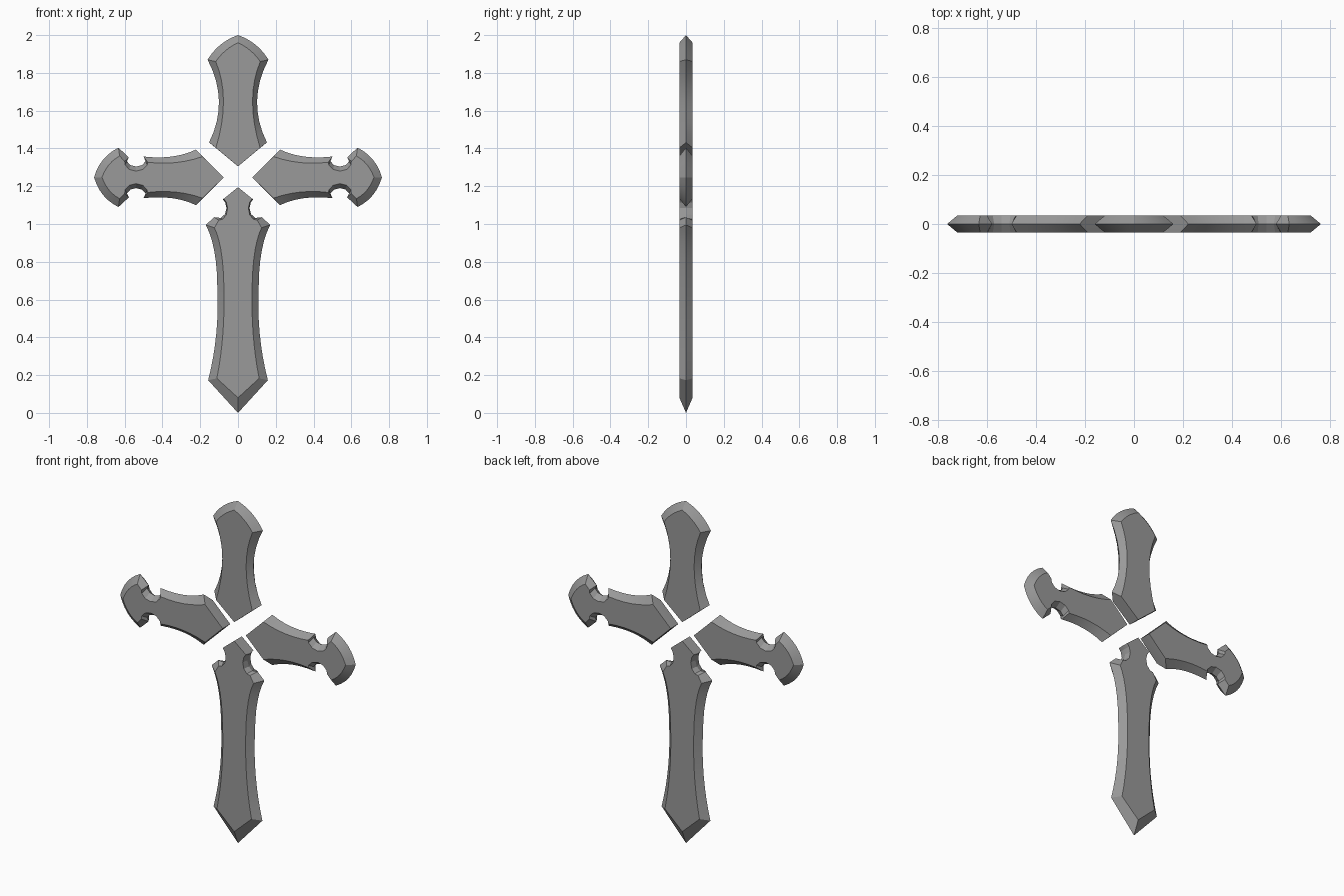
import bpy, bmesh, math

if "Cube" in bpy.data.objects:
    bpy.data.objects.remove(bpy.data.objects["Cube"])

HALF = 0.035      # half thickness
ARM_Z = 1.247     # height of the arm axis

# Dark grey stone
stone = bpy.data.materials.new("dark_grey")
stone.diffuse_color = (0.32, 0.32, 0.32, 1)
stone.use_nodes = True
stone.node_tree.nodes["Principled BSDF"].inputs["Base Color"].default_value = stone.diffuse_color


def arc(a, mid, b, n=8):
    """Curve of (outer w, outer l, inner w, inner l) rows passing through mid."""
    rows = []
    for i in range(n + 1):
        t = i / n
        rows.append(tuple((1 - t) * (1 - 2 * t) * p + 4 * t * (1 - t) * q + t * (2 * t - 1) * r
                          for p, q, r in zip(a, mid, b)))
    return rows


def plate(name, rows, place):
    """Bevelled plate: wide outline at y=0, inset outlines at both faces.
    Rows run from end tip to end tip along one half; the other half is mirrored."""
    full = rows + [(-a, b, -c, d) for a, b, c, d in rows[-2:0:-1]]
    bm = bmesh.new()
    rings = []
    for y, k in ((-HALF, 2), (0, 0), (HALF, 2)):
        ring = []
        for r in full:
            x, z = place(r[k], r[k + 1])
            ring.append(bm.verts.new((x, y, z)))
        rings.append(ring)
    n = len(full)
    for lo, hi in zip(rings, rings[1:]):
        for i in range(n):
            j = (i + 1) % n
            bm.faces.new((lo[i], lo[j], hi[j], hi[i]))
    bm.faces.new(rings[0])
    bm.faces.new(rings[2])
    bmesh.ops.recalc_face_normals(bm, faces=bm.faces)
    me = bpy.data.meshes.new(name)
    bm.to_mesh(me)
    bm.free()
    me.materials.append(stone)
    ob = bpy.data.objects.new(name, me)
    bpy.context.collection.objects.link(ob)
    bpy.ops.object.select_all(action='DESELECT')
    ob.select_set(True)
    bpy.context.view_layer.objects.active = ob
    bpy.ops.object.shade_smooth_by_angle(angle=math.radians(20))


def upright(w, l):
    return w, l


# Upper blade
top = [(0, 1.305, 0, 1.305)]
top += arc((0.153, 1.432, 0.117, 1.403), (0.101, 1.65, 0.077, 1.65), (0.161, 1.87, 0.118, 1.86))
top += arc((0.161, 1.87, 0.118, 1.86), (0.092, 1.95, 0.066, 1.918), (0, 2.0, 0, 1.96), 6)[1:]
plate("upper_blade", top, upright)

# Lower blade with round notches under its pointed head
low = [(0, 1.195, 0, 1.195), (0.08, 1.13, 0.075, 1.134),
       (0.068, 1.115, 0.062, 1.115), (0.061, 1.085, 0.055, 1.085),
       (0.069, 1.052, 0.062, 1.048), (0.092, 1.032, 0.082, 1.025),
       (0.127, 1.036, 0.102, 1.02)]
low += arc((0.17, 0.995, 0.125, 0.98), (0.126, 0.86, 0.09, 0.86), (0.11, 0.68, 0.075, 0.68), 6)
low += arc((0.11, 0.68, 0.075, 0.68), (0.115, 0.42, 0.08, 0.42), (0.158, 0.173, 0.112, 0.183), 8)[1:]
low += [(0, 0.0, 0, 0.08)]
plate("lower_blade", low, upright)

# Side arms with a notch behind each flared tip
arm = [(0, 0.075, 0, 0.075)]
arm += arc((0.147, 0.222, 0.11, 0.188), (0.11, 0.35, 0.078, 0.33), (0.11, 0.50, 0.08, 0.478), 6)
arm += [(0.085, 0.489, 0.066, 0.481), (0.065, 0.508, 0.042, 0.504), (0.057, 0.54, 0.033, 0.54),
        (0.065, 0.57, 0.042, 0.576), (0.085, 0.588, 0.066, 0.598), (0.106, 0.578, 0.085, 0.6)]
arm += arc((0.157, 0.633, 0.113, 0.627), (0.094, 0.714, 0.067, 0.683), (0, 0.762, 0, 0.72), 6)
for name, side in (("right_arm", 1), ("left_arm", -1)):
    plate(name, arm, lambda w, l, s=side: (s * l, ARM_Z + w))
